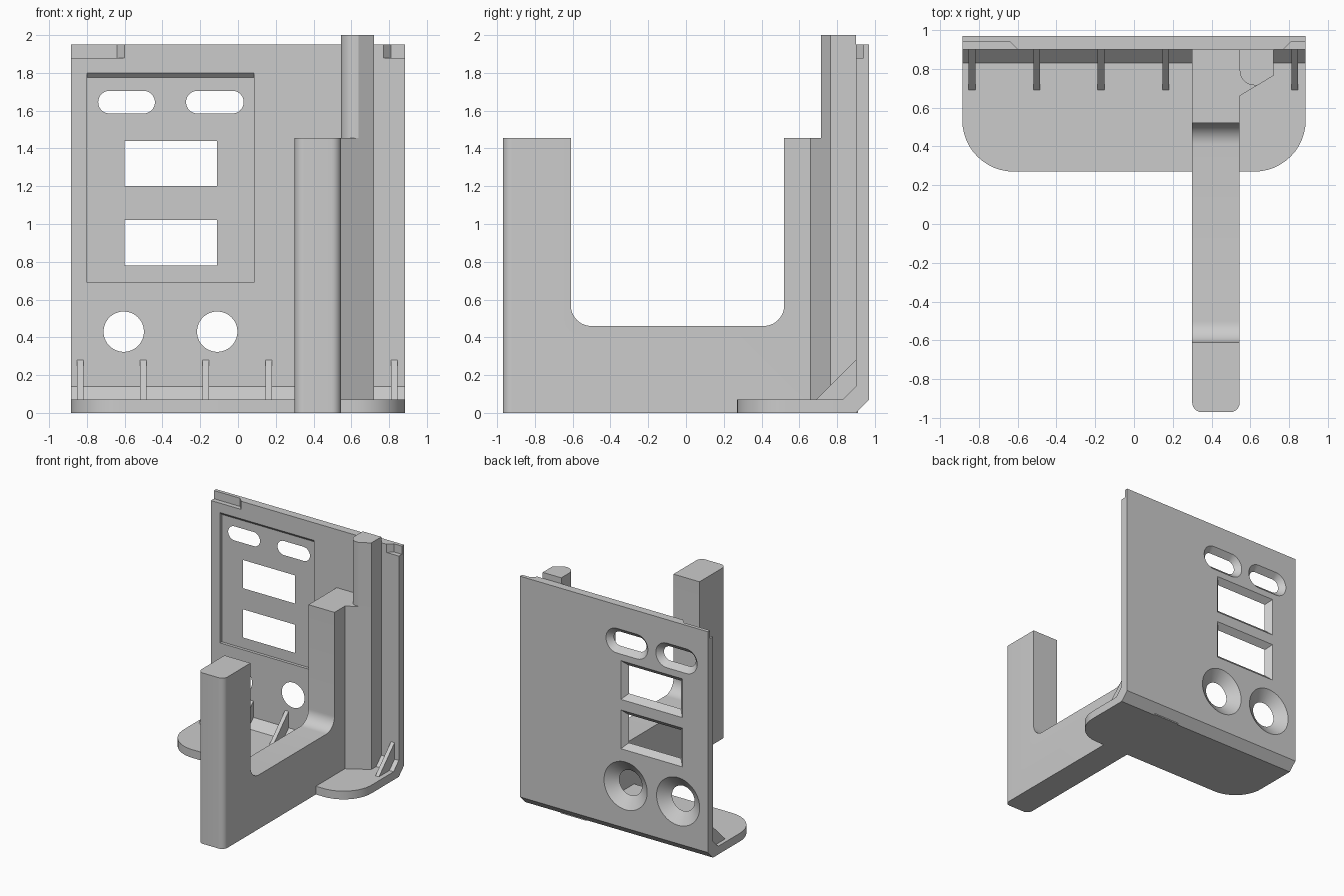
import bpy, bmesh, math
from mathutils import Vector

cube = bpy.data.objects.get("Cube")
if cube:
    bpy.data.objects.remove(cube, do_unlink=True)

grey = bpy.data.materials.new("plain grey")
grey.use_nodes = True
grey.diffuse_color = (0.6, 0.6, 0.6, 1)
grey.node_tree.nodes["Principled BSDF"].inputs["Base Color"].default_value = (0.6, 0.6, 0.6, 1)
parts = []


def rounded(corners, steps=12):
    """Outline from (u, v) or (u, v, radius) corners, with filleted corners."""
    out = []
    for i, c in enumerate(corners):
        p = Vector(c[:2])
        if len(c) < 3:
            out.append(p)
            continue
        a = (Vector(corners[i - 1][:2]) - p).normalized()
        b = (Vector(corners[(i + 1) % len(corners)][:2]) - p).normalized()
        half = a.angle(b) / 2
        centre = p + (a + b).normalized() * c[2] / math.sin(half)
        start = p + a * c[2] / math.tan(half) - centre
        end = p + b * c[2] / math.tan(half) - centre
        sweep = start.angle(end)
        for k in range(steps + 1):
            t = k / steps
            out.append(centre + (start * math.sin((1 - t) * sweep)
                                 + end * math.sin(t * sweep)) / math.sin(sweep))
    return out


def loft(name, axis, low, high, outline, far_outline=None):
    """Solid between two outlines placed at low and high along an axis."""
    place = {"x": lambda p, d: (d, p[0], p[1]),
             "y": lambda p, d: (p[0], d, p[1]),
             "z": lambda p, d: (p[0], p[1], d)}[axis]
    bm = bmesh.new()
    a = [bm.verts.new(place(p, low)) for p in outline]
    b = [bm.verts.new(place(p, high)) for p in far_outline or outline]
    bm.faces.new(a)
    bm.faces.new(b)
    for i in range(len(a)):
        bm.faces.new((a[i - 1], a[i], b[i], b[i - 1]))
    bmesh.ops.recalc_face_normals(bm, faces=bm.faces)
    mesh = bpy.data.meshes.new(name)
    bm.to_mesh(mesh)
    bm.free()
    mesh.materials.append(grey)
    obj = bpy.data.objects.new(name, mesh)
    bpy.context.collection.objects.link(obj)
    parts.append(obj)
    return obj


def cut(target, cutter):
    mod = target.modifiers.new("cut", "BOOLEAN")
    mod.operation = "DIFFERENCE"
    mod.solver = "EXACT"
    mod.object = cutter
    bpy.context.view_layer.objects.active = target
    bpy.ops.object.modifier_apply(modifier=mod.name)
    parts.remove(cutter)
    bpy.data.objects.remove(cutter, do_unlink=True)


def box(x0, x1, z0, z1, grow, radius=None):
    pts = [(x0 - grow, z0 - grow), (x1 + grow, z0 - grow),
           (x1 + grow, z1 + grow), (x0 - grow, z1 + grow)]
    return rounded([p + (radius + grow,) for p in pts]) if radius else pts


# Back plate with chamfered foot
W, FRONT, BACK = 0.885, 0.9, 0.97
plate = loft("back_plate", "x", -W, W,
             [(BACK, 0.07), (BACK, 1.95), (FRONT, 1.95), (FRONT, 0.14),
              (0.83, 0.07), (0.83, 0), (FRONT, 0)])

# Shallow front recess with a sloping top
cut(plate, loft("recess_cutter", "x", -0.8, 0.085,
                [(0.89, 0.69), (0.925, 0.69), (0.925, 1.775), (0.89, 1.81)]))

# Slots and windows flaring towards the back
for x0, x1, z0, z1, r in ((-0.74, -0.44, 1.585, 1.705, 0.0599),
                          (-0.275, 0.03, 1.585, 1.705, 0.0599),
                          (-0.6, -0.11, 1.2, 1.44, None),
                          (-0.6, -0.11, 0.78, 1.02, None)):
    cut(plate, loft("opening_cutter", "y", 0.915, 0.98,
                    box(x0, x1, z0, z1, -0.01, r), box(x0, x1, z0, z1, 0.055, r)))

# Countersunk round holes
for x in (-0.605, -0.11):
    rings = [[(x + r * math.cos(k * math.tau / 64), 0.43 + r * math.sin(k * math.tau / 64))
              for k in range(64)] for r in (0.093, 0.217)]
    cut(plate, loft("hole_cutter", "y", 0.89, 0.98, *rings))

# Corner notches along the top edge
for side, inner in ((-1, 0.6), (1, 0.77)):
    cut(plate, loft("notch_cutter", "z", 1.88, 2.0,
                    [(side * (inner - 0.01), 0.89), (side * (inner + 0.04), 0.94),
                     (side * 0.9, 0.94), (side * 0.9, 0.89)]))

# Base shelf
loft("base_shelf", "z", 0, 0.07,
     rounded([(-W, 0.83), (-W, 0.27, 0.265), (W, 0.27, 0.265), (W, 0.83)]))

# Triangular ribs
for x in (-0.835, -0.502, -0.17, 0.163, 0.828):
    loft("rib", "x", x - 0.017, x + 0.017,
         [(0.69, 0.07), (0.69, 0.06), (0.91, 0.06), (0.91, 0.28), (FRONT, 0.28)])

# Hook arm with rounded inner corners
arm = loft("hook_arm", "x", 0.3, 0.545,
           rounded([(-0.97, 0), (-0.97, 1.455), (-0.61, 1.455), (-0.61, 0.46, 0.11),
                    (0.52, 0.46, 0.11), (0.52, 1.455), (0.91, 1.455), (0.91, 0)]))
bm = bmesh.new()
bm.from_mesh(arm.data)
edges = [e for e in bm.edges if all(v.co.y < -0.96 for v in e.verts)
         and abs(e.verts[0].co.z - e.verts[1].co.z) > 1]
bmesh.ops.bevel(bm, geom=edges, offset=0.05, segments=8, profile=0.5, affect="EDGES")
bm.to_mesh(arm.data)
bm.free()

# Side buttress and the tall post above it
loft("buttress", "z", 0.05, 1.455,
     [(0.545, 0.91), (0.545, 0.66), (0.72, 0.765), (0.72, 0.91)])
loft("tall_post", "z", 1.455, 2.0,
     rounded([(0.545, FRONT), (0.545, 0.715, 0.075), (0.637, 0.715),
              (0.72, 0.765), (0.72, FRONT)]))

# Smooth curved faces, keep edges sharp
bpy.ops.object.select_all(action="DESELECT")
for obj in parts:
    obj.select_set(True)
bpy.context.view_layer.objects.active = plate
bpy.ops.object.shade_smooth_by_angle(angle=math.radians(30))
